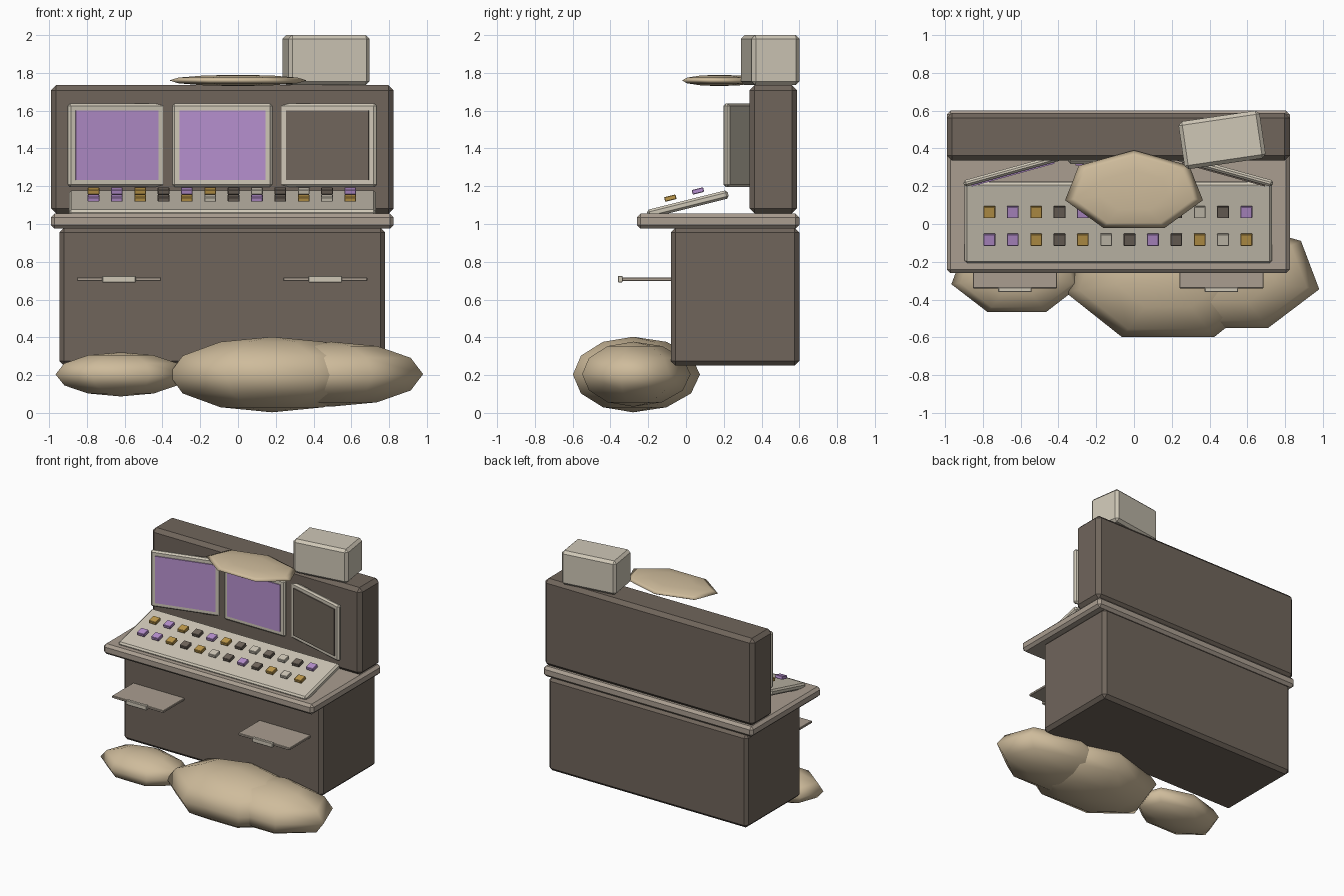
import bpy, bmesh
from mathutils import Matrix, Vector, Euler

if "Cube" in bpy.data.objects:
    bpy.data.objects.remove(bpy.data.objects["Cube"], do_unlink=True)


def material(name, rgb):
    m = bpy.data.materials.new(name)
    m.use_nodes = True
    m.diffuse_color = (*rgb, 1)
    m.node_tree.nodes["Principled BSDF"].inputs["Base Color"].default_value = (*rgb, 1)
    return m


DARK = material("dark brown", (0.16, 0.13, 0.105))
TAUPE = material("taupe", (0.40, 0.34, 0.28))
CREAM = material("cream", (0.62, 0.57, 0.47))
TAN = material("tan cushion", (0.62, 0.50, 0.33))
PURPLE = material("purple", (0.47, 0.28, 0.62))
GOLD = material("gold", (0.52, 0.32, 0.07))


def finish(name, bm, mat, loc, rot=(0, 0, 0)):
    me = bpy.data.meshes.new(name)
    bm.to_mesh(me)
    bm.free()
    me.materials.append(mat)
    ob = bpy.data.objects.new(name, me)
    ob.location = loc
    ob.rotation_euler = rot
    bpy.context.collection.objects.link(ob)
    return ob


def box(name, center, size, mat, bevel=0.0, rot=(0, 0, 0)):
    bm = bmesh.new()
    bmesh.ops.create_cube(bm, size=1, matrix=Matrix.Diagonal((*size, 1)))
    if bevel:
        bmesh.ops.bevel(bm, geom=bm.edges[:], offset=bevel, segments=1, affect='EDGES')
    return finish(name, bm, mat, center, rot)


def cushion(name, center, radii):
    bm = bmesh.new()
    bmesh.ops.create_uvsphere(bm, u_segments=7, v_segments=6, radius=1,
                              matrix=Matrix.Diagonal((*radii, 1)))
    for f in bm.faces:
        f.smooth = True
    return finish(name, bm, TAN, center)


MID = -0.083  # centre line of the desk

# Main bodies
box("lower_cabinet", (MID, 0.26, 0.615), (1.725, 0.68, 0.73), DARK, 0.025)
box("desk_slab", (MID, 0.17, 1.015), (1.815, 0.86, 0.08), TAUPE, 0.02)
box("back_panel", (MID, 0.462, 1.395), (1.815, 0.253, 0.68), DARK, 0.028)
box("top_box", (0.466, 0.445, 1.868), (0.434, 0.255, 0.265), CREAM, 0.02, (0, 0, 0.146))

# Sloped control panel and its floating keys
TILT = (0.245, 0, 0)
box("control_panel", (MID, 0.01, 1.105), (1.625, 0.44, 0.045), CREAM, 0.012, TILT)
KEY = {"p": PURPLE, "g": GOLD, "d": DARK, "c": CREAM}
rows = [("front", -0.083, 1.137, "ppgdgcdpdgcg"), ("rear", 0.063, 1.175, "gpgdpgdcdcdp")]
for label, y, z, colours in rows:
    for i, c in enumerate(colours):
        box(f"{label}_key_{i + 1}", (-0.765 + i * 0.1236, y, z),
            (0.062, 0.062, 0.025), KEY[c], 0.003, TILT)

# Three screens, the outer two turned inward
for label, dx, y, turn, glass in (("right", -0.5625, 0.283, 0.27, PURPLE),
                                  ("middle", 0, 0.335, 0, PURPLE),
                                  ("left", 0.5625, 0.283, -0.27, DARK)):
    rot = Euler((0, 0, turn))
    at = Vector((MID + dx, y, 1.417))
    box(f"{label}_screen_frame", at, (0.53, 0.035, 0.44), CREAM, 0.012, rot)
    front = rot.to_matrix() @ Vector((0, -0.0205, 0))
    box(f"{label}_screen_glass", at + front, (0.455, 0.009, 0.367), glass, 0, rot)

# Pull-out trays with grip lips
for label, x in (("right", -0.63), ("left", 0.462)):
    box(f"{label}_tray", (x, -0.205, 0.708), (0.445, 0.27, 0.018), TAUPE, 0.003)
    box(f"{label}_tray_grip", (x, -0.348, 0.708), (0.178, 0.025, 0.036), CREAM, 0.004)

# Cushions
cushion("main_floor_cushion", (0.18, -0.28, 0.203), (0.56, 0.354, 0.2))
cushion("left_floor_cushion", (0.4925, -0.278, 0.205), (0.5, 0.302, 0.172))
cushion("right_floor_cushion", (-0.62, -0.27, 0.204), (0.355, 0.218, 0.117))
cushion("upper_cushion", (0, 0.174, 1.76), (0.374, 0.216, 0.03))
